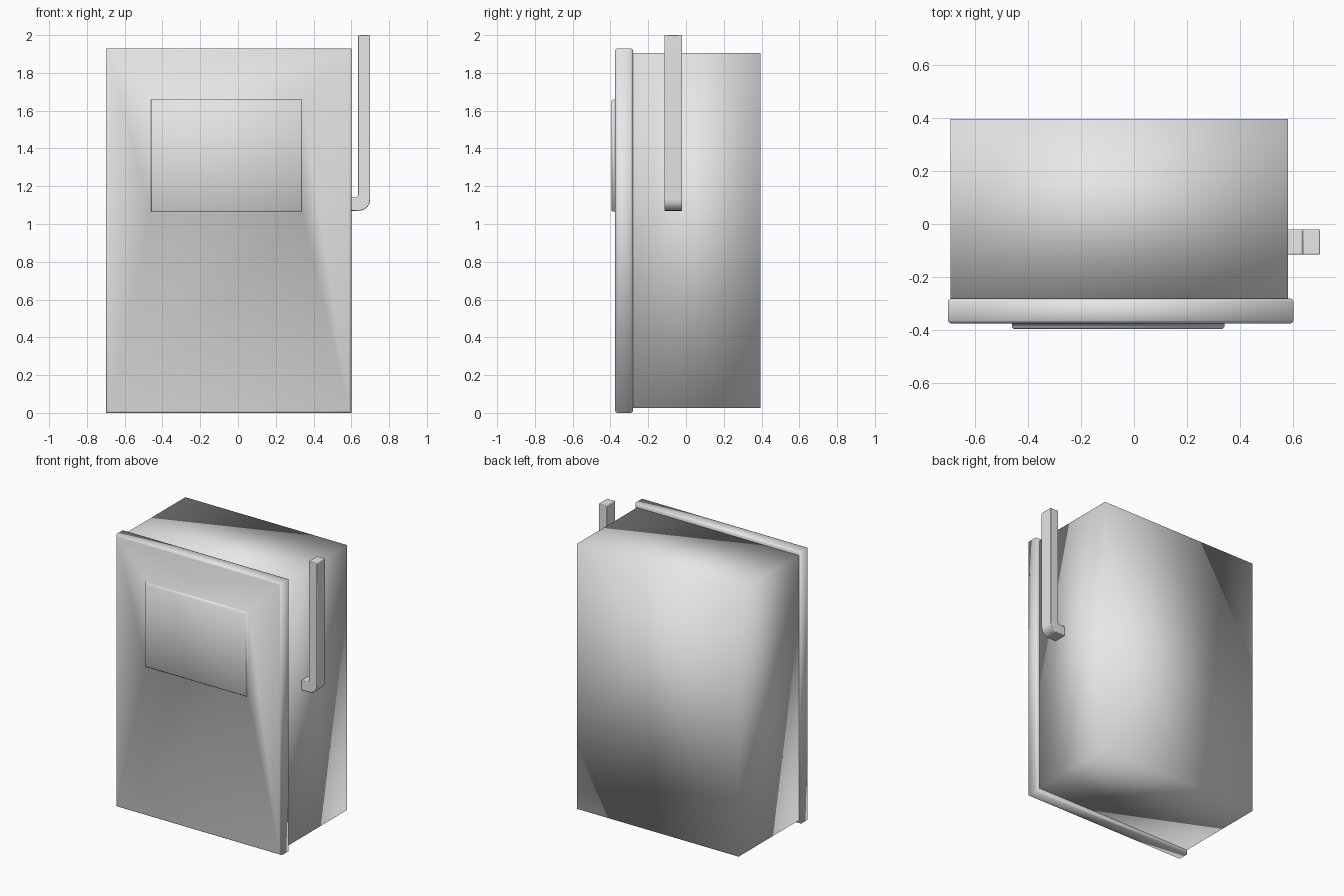
import bpy
import bmesh
from math import cos, sin, pi, radians

default = bpy.data.objects.get("Cube")
if default:
    bpy.data.objects.remove(default, do_unlink=True)

grey = bpy.data.materials.new("light_grey")
grey.use_nodes = True
colour = (0.8, 0.8, 0.8, 1)
grey.diffuse_color = colour
grey.node_tree.nodes["Principled BSDF"].inputs["Base Color"].default_value = colour


def finish(name, bm):
    """Turn a bmesh into a smooth-shaded grey object."""
    bmesh.ops.recalc_face_normals(bm, faces=bm.faces)
    mesh = bpy.data.meshes.new(name)
    for face in bm.faces:
        face.smooth = True
    bm.to_mesh(mesh)
    bm.free()
    mesh.materials.append(grey)
    obj = bpy.data.objects.new(name, mesh)
    bpy.context.collection.objects.link(obj)
    return obj


def rectangle(bm, bounds, inset, y):
    """Upright rectangular loop: top left, bottom left, bottom right, top right."""
    x0, x1, z0, z1 = bounds
    x0, x1, z0, z1 = x0 + inset, x1 - inset, z0 + inset, z1 - inset
    return [bm.verts.new((x, y, z)) for x, z in ((x0, z1), (x0, z0), (x1, z0), (x1, z1))]


def stack(name, loops):
    """Skin a row of rectangular loops from back to front and cap both ends."""
    bm = bmesh.new()
    rings = [rectangle(bm, *loop) for loop in loops]
    for a, b in zip(rings, rings[1:]):
        for i in range(4):
            j = (i + 1) % 4
            bm.faces.new((a[i], a[j], b[j]))
            bm.faces.new((a[i], b[j], b[i]))
    bm.faces.new(rings[0])
    bm.faces.new(rings[-1])
    return finish(name, bm)


# Main body, softly shaded across its corners
body = (-0.69, 0.58, 0.025, 1.905)
stack("body", [(body, 0, 0.395), (body, 0, -0.285)])

# Front plate with rounded rim and the raised panel rising out of it
plate = (-0.70, 0.60, 0, 1.93)
panel = (-0.46, 0.34, 1.065, 1.66)
stack("front_plate", [
    (plate, 0.012, -0.28), (plate, 0.004, -0.284), (plate, 0, -0.292),
    (plate, 0, -0.363), (plate, 0.004, -0.371), (plate, 0.012, -0.375),
    (panel, 0, -0.375), (panel, 0, -0.388), (panel, 0.007, -0.395),
])


def arc(cx, cz, r, start, end, steps=6):
    """Points along an arc, angles in quarter turns."""
    angles = [(start + (end - start) * k / steps) * pi / 2 for k in range(steps + 1)]
    return [(cx + r * cos(a), cz + r * sin(a)) for a in angles]


# Side lever: an L-shaped bar with a rounded elbow
profile = [(0.57, 1.07)]
profile += arc(0.64, 1.13, 0.06, -1, 0)
profile += [(0.70, 2.0), (0.635, 2.0)]
profile += arc(0.62, 1.155, 0.015, 0, -1, 3)
profile += [(0.57, 1.14)]
bm = bmesh.new()
side = bm.faces.new([bm.verts.new((x, -0.115, z)) for x, z in profile])
swept = bmesh.ops.extrude_face_region(bm, geom=[side])["geom"]
bmesh.ops.translate(bm, vec=(0, 0.095, 0),
                    verts=[v for v in swept if isinstance(v, bmesh.types.BMVert)])
lever = finish("side_lever", bm)
bevel = lever.modifiers.new("soft_edges", "BEVEL")
bevel.width = 0.004
bevel.segments = 2
bevel.limit_method = "ANGLE"
bevel.angle_limit = radians(50)
bpy.context.view_layer.objects.active = lever
lever.select_set(True)
bpy.ops.object.shade_smooth_by_angle(angle=radians(50))
